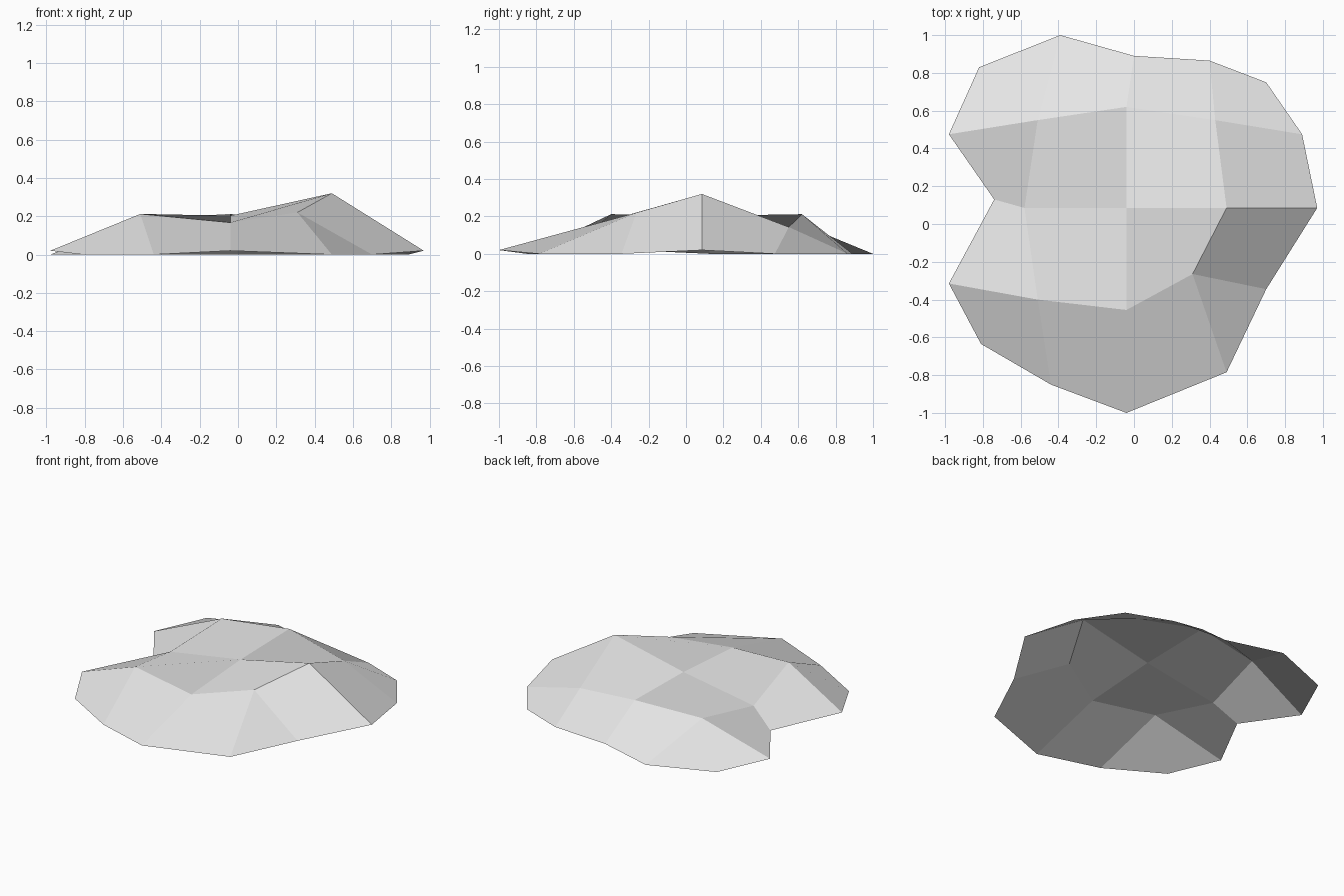
import bpy
import bmesh

if "Cube" in bpy.data.objects:
    bpy.data.objects.remove(bpy.data.objects["Cube"])

# Cross-section lines of the mound, front to back, each running left to right
SECTIONS = [
    [(-.81, -.635, 0), (-.44, -.85, 0), (-.04, -1, .02), (.49, -.785, 0), (.70, -.345, 0)],
    [(-.98, -.315, .02), (-.51, -.40, .212), (-.04, -.455, .167), (.31, -.265, .22), (.70, -.345, 0)],
    [(-.74, .13, 0), (-.58, .085, .113), (-.04, .085, .203), (.49, .085, .32), (.97, .085, .02)],
    [(-.98, .475, 0), (-.51, .55, .185), (-.04, .62, .212), (.43, .55, .143), (.89, .475, 0)],
    [(-.82, .83, 0), (-.39, 1, 0), (0, .89, 0), (.40, .865, 0), (.70, .75, 0)],
]

# Stone colour
stone = bpy.data.materials.new("pale_grey_stone")
stone.diffuse_color = (.8, .8, .8, 1)
stone.use_nodes = True
stone.node_tree.nodes["Principled BSDF"].inputs["Base Color"].default_value = stone.diffuse_color

# Open shell bridged between neighbouring sections; shared points make triangles
bm = bmesh.new()
points = {}


def vert(co):
    if co not in points:
        points[co] = bm.verts.new(co)
    return points[co]


for low, high in zip(SECTIONS, SECTIONS[1:]):
    for i in range(len(low) - 1):
        corners = [low[i], low[i + 1], high[i + 1], high[i]]
        bm.faces.new([vert(c) for c in dict.fromkeys(corners)])

mesh = bpy.data.meshes.new("rock_mound")
bm.to_mesh(mesh)
bm.free()
mesh.materials.append(stone)
bpy.context.collection.objects.link(bpy.data.objects.new("rock_mound", mesh))
